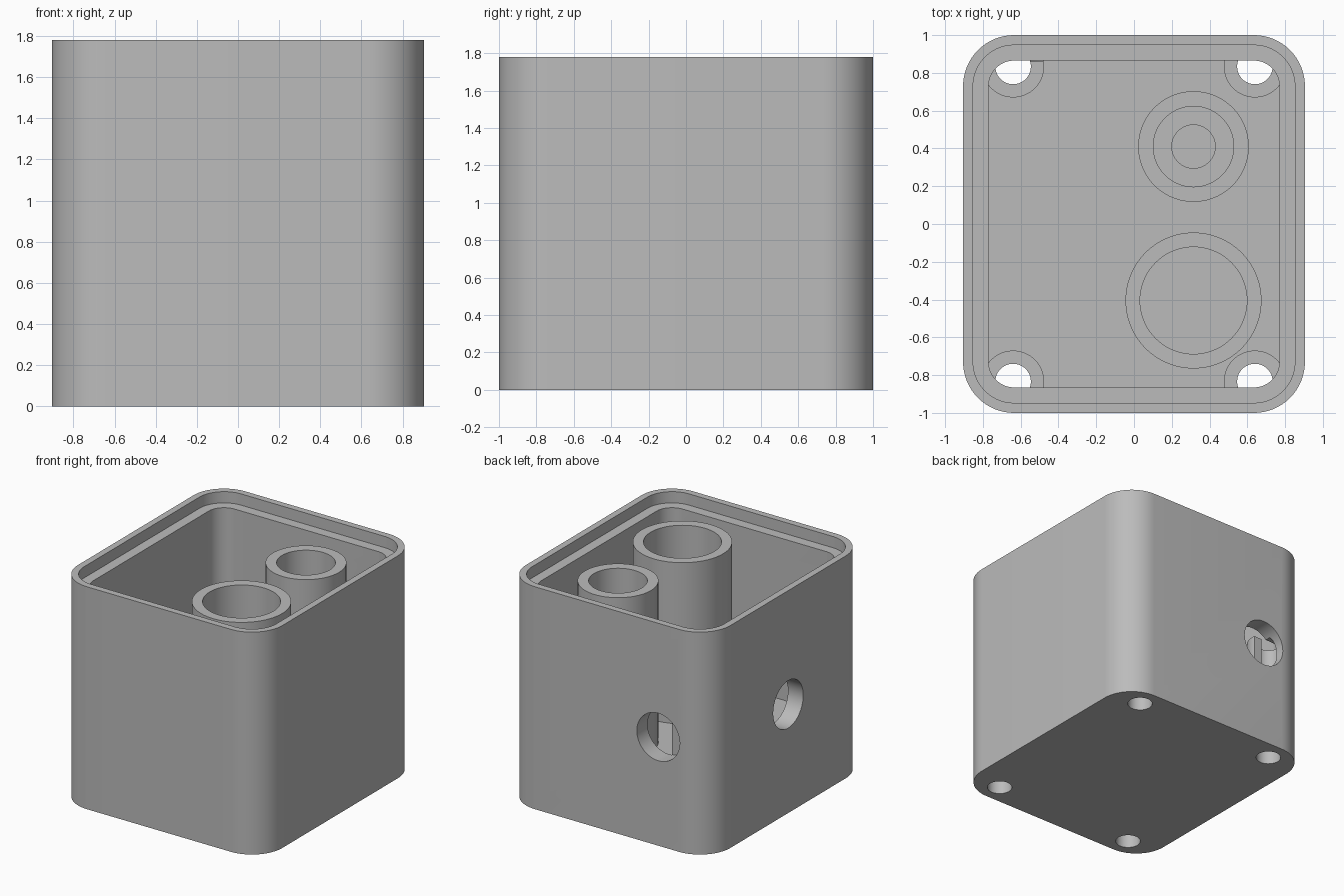
import bpy, bmesh, math
from mathutils import Matrix

if "Cube" in bpy.data.objects:
    bpy.data.objects.remove(bpy.data.objects["Cube"])

HX, HY, H = 0.905, 1.0, 1.78      # outer half sizes and height
R = 0.27                          # outer corner radius
FLOOR, LEDGE, BOSS_TOP = 0.40, 1.69, 1.0

grey = bpy.data.materials.new("plain grey")
grey.diffuse_color = (0.5, 0.5, 0.5, 1)
grey.use_nodes = True
grey.node_tree.nodes["Principled BSDF"].inputs["Base Color"].default_value = grey.diffuse_color


def make_object(name, bm):
    bmesh.ops.recalc_face_normals(bm, faces=bm.faces)
    me = bpy.data.meshes.new(name)
    bm.to_mesh(me)
    bm.free()
    me.materials.append(grey)
    ob = bpy.data.objects.new(name, me)
    bpy.context.collection.objects.link(ob)
    return ob


def rounded_block(name, inset, z0, z1, steps=16):
    """Upright block with rounded corners, inset from the outer outline."""
    bm = bmesh.new()
    r = R - inset
    ring = []
    for k, (sx, sy) in enumerate([(1, 1), (-1, 1), (-1, -1), (1, -1)]):
        for i in range(steps + 1):
            a = math.pi / 2 * (k + i / steps)
            ring.append(bm.verts.new((sx * (HX - R) + r * math.cos(a),
                                      sy * (HY - R) + r * math.sin(a), z0)))
    base = bm.faces.new(ring)
    top = bmesh.ops.extrude_face_region(bm, geom=[base])["geom"]
    bmesh.ops.translate(bm, vec=(0, 0, z1 - z0),
                        verts=[v for v in top if isinstance(v, bmesh.types.BMVert)])
    return make_object(name, bm)


def rod(name, centre, radius, length, turn=None, segs=64):
    """Solid cylinder about its centre, optionally turned onto the X or Y axis."""
    bm = bmesh.new()
    m = Matrix.Translation(centre)
    if turn:
        m = m @ Matrix.Rotation(math.pi / 2, 4, turn)
    bmesh.ops.create_cone(bm, cap_ends=True, segments=segs, radius1=radius,
                          radius2=radius, depth=length, matrix=m)
    return make_object(name, bm)


def combine(target, tool, operation):
    mod = target.modifiers.new("cut", "BOOLEAN")
    mod.operation, mod.object, mod.solver = operation, tool, "EXACT"
    bpy.context.view_layer.objects.active = target
    bpy.ops.object.modifier_apply(modifier=mod.name)
    bpy.data.objects.remove(tool)


def tube(name, x, y, outer, inner, z0, z1, segs=72):
    """Open tube made from a spun rectangular section."""
    bm = bmesh.new()
    pts = [(inner, z0), (outer, z0), (outer, z1), (inner, z1)]
    rings = [[bm.verts.new((x + r * math.cos(2 * math.pi * i / segs),
                            y + r * math.sin(2 * math.pi * i / segs), z))
              for i in range(segs)] for r, z in pts]
    for a in range(4):
        p, q = rings[a], rings[(a + 1) % 4]
        for i in range(segs):
            j = (i + 1) % segs
            bm.faces.new((p[i], p[j], q[j], q[i]))
    return make_object(name, bm)


# Hollow case with a stepped rim for a lid
case = rounded_block("case", 0, 0, H)
combine(case, rounded_block("cavity", 0.135, FLOOR, H + 0.2), "DIFFERENCE")
combine(case, rounded_block("lid_recess", 0.053, LEDGE, H + 0.2), "DIFFERENCE")

# Corner screw bosses, drilled through from below
corners = [(sx * 0.64, sy * 0.834) for sx in (-1, 1) for sy in (-1, 1)]
for x, y in corners:
    combine(case, rod("boss", (x, y, (BOSS_TOP + 0.2) / 2), 0.164, BOSS_TOP - 0.2), "UNION")
for x, y in corners:
    combine(case, rod("screw_hole", (x, y, 0.45), 0.094, 1.11, segs=48), "DIFFERENCE")

# Round ports through the back and left walls
combine(case, rod("back_port", (-0.455, 0.985, 0.87), 0.19, 0.25, "X"), "DIFFERENCE")
combine(case, rod("left_port", (-0.88, 0, 0.87), 0.19, 0.25, "Y"), "DIFFERENCE")

# Blind hole in the floor inside the small tube
combine(case, rod("floor_hole", (0.315, 0.41, 0.34), 0.115, 0.4), "DIFFERENCE")

# Two upright tubes standing on the floor
large_tube = tube("large_tube", 0.315, -0.405, 0.36, 0.283, FLOOR, LEDGE)
small_tube = tube("small_tube", 0.315, 0.41, 0.293, 0.213, FLOOR, LEDGE)

# Smooth the curved walls, keep the edges sharp
for ob in (case, large_tube, small_tube):
    bpy.ops.object.select_all(action="DESELECT")
    ob.select_set(True)
    bpy.context.view_layer.objects.active = ob
    bpy.ops.object.shade_smooth_by_angle(angle=math.radians(30))
